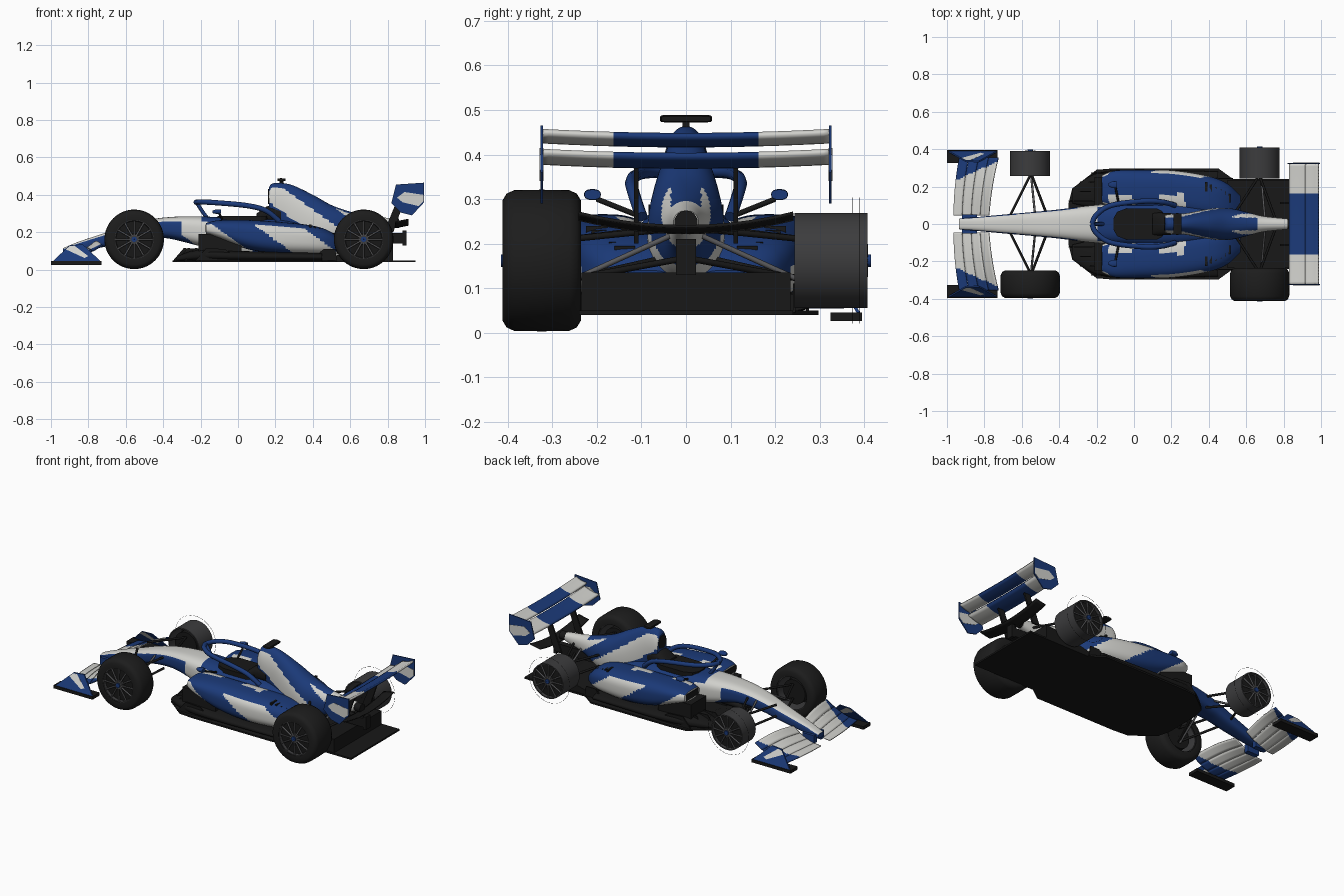
import bpy, bmesh, math
from mathutils import Vector

cube = bpy.data.objects.get("Cube")
if cube:
    bpy.data.objects.remove(cube)


def material(name, rgb):
    m = bpy.data.materials.new(name)
    m.use_nodes = True
    m.diffuse_color = (*rgb, 1)
    bsdf = m.node_tree.nodes["Principled BSDF"]
    bsdf.inputs["Base Color"].default_value = (*rgb, 1)
    bsdf.inputs["Roughness"].default_value = 0.6
    return m


BLUE = material("deep blue", (0.011, 0.042, 0.19))
WHITE = material("off white", (0.64, 0.64, 0.61))
BLACK = material("carbon black", (0.009, 0.009, 0.009))
RUBBER = material("tyre rubber", (0.012, 0.012, 0.012))
GREY = material("rim grey", (0.045, 0.045, 0.047))
METAL = material("dull metal", (0.1, 0.1, 0.105))
PAINT = [BLUE, WHITE]


def finish(name, bm, mats, rule=None, mirror=False, smooth=True):
    bmesh.ops.recalc_face_normals(bm, faces=bm.faces)
    if rule:
        for f in bm.faces:
            f.material_index = rule(f.calc_center_median(), f.normal)
    me = bpy.data.meshes.new(name)
    bm.to_mesh(me)
    bm.free()
    for m in mats:
        me.materials.append(m)
    ob = bpy.data.objects.new(name, me)
    bpy.context.collection.objects.link(ob)
    if mirror:
        ob.modifiers.new("Mirror", "MIRROR").use_axis = (False, True, False)
    if smooth:
        bpy.ops.object.select_all(action="DESELECT")
        ob.select_set(True)
        bpy.context.view_layer.objects.active = ob
        bpy.ops.object.shade_smooth_by_angle(angle=math.radians(40))
    return ob


def spline(keys, steps):
    # Catmull-Rom interpolation through the key sections
    k = [Vector(v) for v in keys]
    k = [k[0]] + k + [k[-1]]
    out = []
    for a, b, c, d in zip(k, k[1:], k[2:], k[3:]):
        for i in range(steps):
            t = i / steps
            out.append(0.5 * (2 * b + (c - a) * t + (2 * a - 5 * b + 4 * c - d) * t * t
                              + (3 * b - a - 3 * c + d) * t ** 3))
    return out + [k[-1]]


def loft(name, keys, mats, rule=None, power=2.5, steps=16, n=64, mirror=False):
    # Sections are (x, centre y, half width, bottom z, top z)
    bm = bmesh.new()
    rings = []
    for x, yc, hw, z0, z1 in spline(keys, steps):
        ring = []
        for j in range(n):
            a = math.tau * j / n
            c, s = (math.copysign(abs(v) ** (2 / power), v) for v in (math.cos(a), math.sin(a)))
            ring.append(bm.verts.new((x, yc + hw * c, (z0 + z1) / 2 + (z1 - z0) / 2 * s)))
        rings.append(ring)
    for p, q in zip(rings, rings[1:]):
        for j in range(n):
            bm.faces.new((p[j], p[j - 1], q[j - 1], q[j]))
    bm.faces.new(rings[0])
    bm.faces.new(rings[-1])
    return finish(name, bm, mats, rule, mirror)


def prism(name, pts, lo, hi, mat, axis="y", lean=0, mirror=False):
    # Outline in x-z pushed along y, or outline in x-y pushed along z
    def place(u, v, w):
        return (u, w - lean * v, v) if axis == "y" else (u, v, w)
    bm = bmesh.new()
    a = [bm.verts.new(place(u, v, lo)) for u, v in pts]
    b = [bm.verts.new(place(u, v, hi)) for u, v in pts]
    bm.faces.new(a)
    bm.faces.new(b)
    for i in range(len(pts)):
        bm.faces.new((a[i - 1], a[i], b[i], b[i - 1]))
    return finish(name, bm, [mat], None, mirror, False)


def box(name, x0, x1, y0, y1, z0, z1, mat, mirror=False):
    return prism(name, [(x0, z0), (x1, z0), (x1, z1), (x0, z1)], y0, y1, mat, mirror=mirror)


def sheet(name, fn, nu, nv, mats, rule, thick, mirror=False):
    bm = bmesh.new()
    g = [[bm.verts.new(fn(i / nu, j / nv)) for j in range(nv + 1)] for i in range(nu + 1)]
    for i in range(nu):
        for j in range(nv):
            bm.faces.new((g[i][j], g[i + 1][j], g[i + 1][j + 1], g[i][j + 1]))
    ob = finish(name, bm, mats, rule, mirror)
    ob.modifiers.new("Thickness", "SOLIDIFY").thickness = thick


def tubes(name, paths, radius, mat, both=True, smooth=False):
    cu = bpy.data.curves.new(name, "CURVE")
    cu.dimensions = "3D"
    cu.bevel_depth, cu.bevel_resolution, cu.use_fill_caps = radius, 2, True
    for path in paths:
        pts = spline(path, 6) if smooth else path
        for side in ((1, -1) if both else (1,)):
            sp = cu.splines.new("POLY")
            sp.points.add(len(pts) - 1)
            for p, (x, y, z) in zip(sp.points, pts):
                p.co = (x, y * side, z, 1)
    cu.materials.append(mat)
    bpy.context.collection.objects.link(bpy.data.objects.new(name, cu))


def lathe(name, profile, cx, mat, n=64):
    # Closed profile of (radius, y) turned about a wheel axle
    bm = bmesh.new()
    rings = [[bm.verts.new((cx + r * math.cos(math.tau * i / n), y, 0.162 + r * math.sin(math.tau * i / n)))
              for i in range(n)] for r, y in profile]
    for p, q in zip(rings, rings[1:] + rings[:1]):
        for i in range(n):
            bm.faces.new((p[i - 1], p[i], q[i], q[i - 1]))
    return finish(name, bm, [mat])


# Diagonal livery bands
def tub_paint(c, n):
    if n.z > 0.55:
        return int(c.x < -0.2)
    s = c.x + 1.4 * c.z
    return int(-0.04 < s < 0.22) if c.x > -0.3 else 0


def cover_paint(c, n):
    s = c.x + 1.4 * c.z
    if abs(c.y) < 0.034 and n.z > 0:
        return int(c.x > 0.66)
    return int(0.67 < s < 0.85 or s > 0.98)


def pod_paint(c, n):
    s = c.x + 1.4 * c.z
    if n.z > 0.75:
        return int(c.y < 0.16 and (0.22 < s < 0.36 or 0.5 < s < 0.62))
    return int(0.08 < s < 0.2 or 0.42 < s < 0.66)


# Bodywork
loft("nose_and_tub", [(-0.935, 0, 0.028, 0.085, 0.115), (-0.85, 0, 0.036, 0.095, 0.15),
     (-0.7, 0, 0.05, 0.125, 0.2), (-0.55, 0, 0.063, 0.16, 0.25), (-0.4, 0, 0.078, 0.17, 0.278),
     (-0.22, 0, 0.1, 0.13, 0.285), (0, 0, 0.115, 0.07, 0.275), (0.2, 0, 0.12, 0.06, 0.27),
     (0.4, 0, 0.1, 0.06, 0.24)], PAINT, tub_paint, 3)
loft("engine_cover", [(0.165, 0, 0.045, 0.27, 0.44), (0.19, 0, 0.052, 0.24, 0.462),
     (0.28, 0, 0.058, 0.16, 0.455), (0.4, 0, 0.08, 0.1, 0.4), (0.5, 0, 0.086, 0.1, 0.345),
     (0.6, 0, 0.065, 0.13, 0.31), (0.69, 0, 0.042, 0.18, 0.29), (0.82, 0, 0.028, 0.22, 0.274)],
     PAINT, cover_paint, 2.2)
loft("sidepod", [(-0.17, 0.185, 0.075, 0.19, 0.25), (-0.1, 0.187, 0.098, 0.165, 0.264),
     (0.05, 0.185, 0.105, 0.11, 0.265), (0.22, 0.172, 0.113, 0.085, 0.255),
     (0.4, 0.145, 0.11, 0.08, 0.235), (0.5, 0.12, 0.095, 0.08, 0.2), (0.57, 0.09, 0.06, 0.08, 0.14)],
     PAINT, pod_paint, 2.8, mirror=True)
box("sidepod_inlet", -0.21, 0.02, 0.1, 0.25, 0.05, 0.19, BLACK, True)
box("sidepod_mouth", -0.173, -0.165, 0.125, 0.245, 0.2, 0.24, BLACK, True)
for i in range(6):
    x = 0.38 + 0.025 * i
    box("cooling_slat", x, x + 0.012, 0.175 - 0.012 * i, 0.225 - 0.013 * i, 0.18, 0.24 - 0.009 * i, BLACK, True)

# Cockpit, halo, air intake, camera and mirrors
opening = [(-0.11, 0.03), (-0.09, 0.065), (-0.04, 0.084), (0.12, 0.084), (0.15, 0.07), (0.16, 0.05)]
prism("cockpit_opening", opening + [(x, -y) for x, y in reversed(opening)], 0.25, 0.288, BLACK, "z")
loft("headrest", [(0.1, 0, 0.06, 0.25, 0.3), (0.16, 0, 0.06, 0.25, 0.34), (0.23, 0, 0.055, 0.25, 0.34)], [BLACK])
loft("air_intake", [(0.161, 0, 0.035, 0.35, 0.43), (0.17, 0, 0.035, 0.35, 0.43)], [BLACK])
tubes("halo", [[(-0.225, 0, 0.36), (-0.2, 0.05, 0.362), (-0.12, 0.1, 0.358), (0.05, 0.122, 0.342),
      (0.15, 0.118, 0.315), (0.22, 0.1, 0.26)]], 0.014, BLUE, smooth=True)
tubes("halo_pillar", [[(-0.222, 0, 0.36), (-0.19, 0, 0.31), (-0.16, 0, 0.27)]], 0.01, BLUE, False)
loft("camera_pod", [(0.21, 0, 0.055, 0.474, 0.486), (0.23, 0, 0.058, 0.472, 0.489),
     (0.255, 0, 0.055, 0.474, 0.486)], [BLACK], power=7)
box("camera_stem", 0.222, 0.244, -0.008, 0.008, 0.44, 0.478, BLACK)
loft("mirror", [(-0.135, 0.21, 0.008, 0.302, 0.316), (-0.115, 0.21, 0.018, 0.298, 0.322),
     (-0.09, 0.21, 0.018, 0.299, 0.321)], [BLUE], power=2.5, mirror=True)
tubes("mirror_stalk", [[(-0.1, 0.2, 0.3), (-0.08, 0.1, 0.26)]], 0.006, BLACK)

# Floor, front fences, edge fins and diffuser
half = [(-0.35, 0.11), (-0.33, 0.19), (-0.2, 0.29), (-0.1, 0.298), (0.45, 0.298), (0.53, 0.24), (0.95, 0.24)]
prism("floor", half + [(x, -y) for x, y in reversed(half)], 0.04, 0.05, BLACK, "z")
for y, x in ((0.12, -0.35), (0.17, -0.33), (0.22, -0.29), (0.27, -0.23)):
    prism("floor_fence", [(x, 0.045), (x + 0.06, 0.115), (x + 0.16, 0.11), (x + 0.25, 0.045)],
          y, y + 0.006, BLACK, mirror=True)
loft("floor_shoulder", [(-0.33, 0.15, 0.04, 0.045, 0.07), (-0.2, 0.18, 0.09, 0.045, 0.11),
     (0, 0.2, 0.09, 0.045, 0.1), (0.45, 0.17, 0.11, 0.045, 0.09)], [BLACK], mirror=True)
prism("floor_edge_fin", [(0.38, 0.045), (0.46, 0.11), (0.52, 0.11), (0.53, 0.045)], 0.24, 0.246, BLACK, mirror=True)
prism("diffuser", [(0.5, 0.045), (0.83, 0.045), (0.83, 0.135), (0.7, 0.12), (0.5, 0.07)], -0.235, 0.235, BLACK)

# Tail: exhaust, rain light, beam wing
loft("exhaust", [(0.78, 0, 0.024, 0.222, 0.27), (0.86, 0, 0.026, 0.222, 0.274)], [BLACK], power=2)
box("rain_light", 0.88, 0.9, -0.022, 0.022, 0.13, 0.21, BLACK)
box("crash_structure", 0.6, 0.885, -0.018, 0.018, 0.14, 0.195, BLACK)
sheet("beam_wing", lambda u, v: (0.84 + 0.07 * v, 0.24 * (2 * u - 1),
      0.258 + 0.014 * v - 0.03 * (1 - (2 * u - 1) ** 2)), 24, 4, [BLACK], None, 0.007)
prism("rear_wing_strut", [(0.78, 0.2), (0.83, 0.2), (0.89, 0.37), (0.85, 0.37)], 0.107, 0.117, BLACK, mirror=True)

# Rear wing
for x, z, chord, rise in ((0.83, 0.368, 0.1, 0.025), (0.915, 0.416, 0.075, 0.022)):
    sheet("rear_wing_plane", lambda u, v: (x + chord * v, 0.325 * (2 * u - 1),
          z + rise * v * v + 0.009 * (2 * u - 1) ** 2), 40, 5, PAINT, lambda c, n: int(abs(c.y) > 0.165), 0.012)
prism("rear_wing_endplate", [(0.845, 0.455), (0.995, 0.465), (0.995, 0.36), (0.93, 0.29), (0.87, 0.305),
      (0.82, 0.355)], 0.321, 0.327, BLUE, mirror=True)
prism("endplate_band", [(0.85, 0.385), (0.89, 0.415), (0.992, 0.4), (0.992, 0.365), (0.965, 0.34), (0.88, 0.36)],
      0.3195, 0.3285, WHITE, mirror=True)

# Front wing with four slats each side
for k in range(4):
    def slat(u, v):
        t = (k + 0.97 * v) / 4
        return (-0.965 + 0.19 * t + 0.03 * u * u + 0.02 * t * u, 0.045 + 0.31 * u,
                0.06 + 0.075 * t * t + 0.02 * math.sin(math.pi * u) * t)
    sheet("front_wing_slat", slat, 40, 4, PAINT,
          lambda c, n: int(c.y < 0.235 + 0.45 * (c.x + 0.95)), 0.006, True)
prism("front_wing_endplate", [(-0.99, 0.045), (-0.9, 0.13), (-0.83, 0.135), (-0.735, 0.045)],
      0.41, 0.418, BLUE, lean=0.6, mirror=True)
prism("front_endplate_band", [(-0.92, 0.108), (-0.9, 0.126), (-0.875, 0.128), (-0.8, 0.072), (-0.82, 0.062)],
      0.4095, 0.4185, WHITE, lean=0.6, mirror=True)
box("front_wing_foot", -1, -0.73, 0.325, 0.395, 0.026, 0.045, BLACK, True)
box("nose_pylon", -0.92, -0.84, 0.02, 0.05, 0.06, 0.11, BLUE, True)

# Wheels: bare rims on the +y side, tyres on the -y side
for label, cx, inner, outer in (("front", -0.555, 0.25, 0.393), ("rear", 0.672, 0.238, 0.41)):
    for s in (1, -1):
        def turn(part, prof, mat):
            return lathe(label + part, [(r, y * s) for r, y in prof], cx, mat)
        a, b = inner + 0.006, outer - 0.002
        turn("_rim_barrel", [(0.107, a), (0.107, b), (0.1, b), (0.096, b - 0.02), (0.1, a)], GREY)
        turn("_rim_disc", [(0.1, b - 0.022), (0.1, b - 0.016), (0.001, b - 0.014), (0.001, b - 0.022)], BLACK)
        turn("_brake_drum", [(0.075, a + 0.02), (0.075, b - 0.03), (0.001, b - 0.03), (0.001, a + 0.02)], BLACK)
        turn("_wheel_nut", [(0.001, b), (0.014, b), (0.014, outer + 0.005), (0.001, outer + 0.005)], BLUE)
        turn("_hub", [(0.001, b - 0.02), (0.03, b - 0.02), (0.026, b), (0.001, b)], GREY)
        spokes = [[(cx + r * math.cos(t), y * s, 0.162 + r * math.sin(t)) for r, y in ((0.02, b - 0.004),
                  (0.1, b - 0.008))] for t in (math.tau * i / 12 for i in range(12))]
        tubes(label + "_spokes", spokes, 0.005, METAL, False)
        if s < 0:
            turn("_tyre", [(0.104, inner), (0.135, inner - 0.002), (0.15, inner + 0.007), (0.158, inner + 0.024),
                 (0.159, (inner + outer) / 2), (0.158, outer - 0.024), (0.15, outer - 0.007),
                 (0.135, outer + 0.002), (0.104, outer)], RUBBER)
        else:
            turn("_sidewall_ring", [(0.14, b - 0.018), (0.141, b - 0.018), (0.141, b - 0.017), (0.14, b - 0.017)], RUBBER)

# Suspension arms
arms = []
for z0, z1 in ((0.12, 0.165), (0.21, 0.235)):
    arms += [[(-0.55, 0.27, z0), (-0.66, 0.05, z1)], [(-0.55, 0.27, z0), (-0.47, 0.06, z1)],
             [(0.67, 0.26, z0), (0.54, 0.06, z1)], [(0.67, 0.26, z0), (0.76, 0.015, z1)]]
tubes("suspension_arm", arms, 0.007, BLACK)
tubes("push_rod", [[(-0.55, 0.26, 0.11), (-0.53, 0.06, 0.23)], [(0.68, 0.25, 0.12), (0.7, 0.03, 0.22)]], 0.006, METAL)
